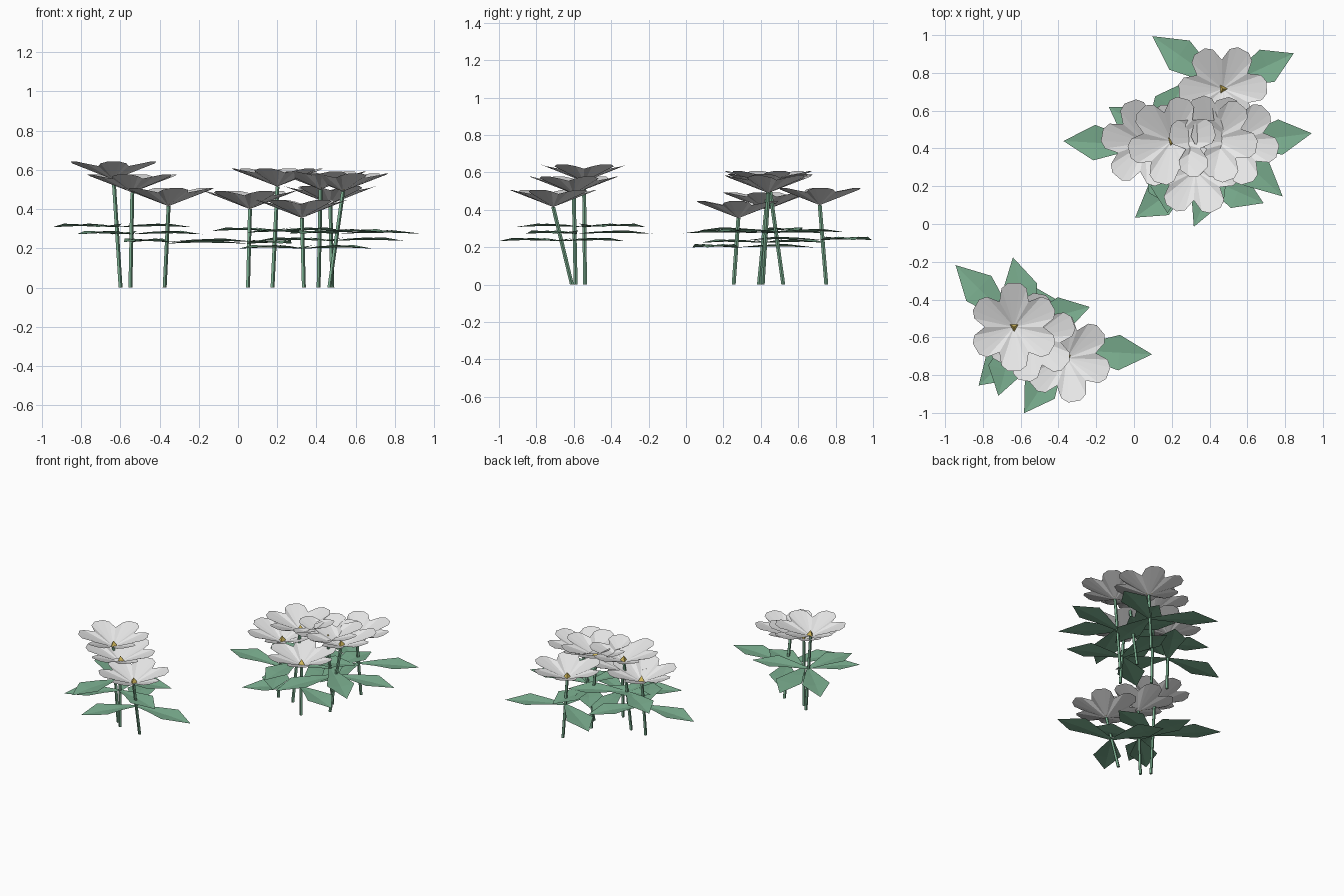
import bpy
from math import sin, cos, radians
from mathutils import Vector

cube = bpy.data.objects.get("Cube")
if cube:
    bpy.data.objects.remove(cube, do_unlink=True)


def make_material(name, colour):
    mat = bpy.data.materials.new(name)
    mat.use_nodes = True
    mat.diffuse_color = (*colour, 1)
    for node in mat.node_tree.nodes:
        if node.type == "BSDF_PRINCIPLED":
            node.inputs["Base Color"].default_value = (*colour, 1)
            node.inputs["Roughness"].default_value = 0.9
    return mat


PETAL = make_material("pale petal", (0.8, 0.8, 0.8))
GREEN = make_material("leaf green", (0.2, 0.43, 0.28))
YELLOW = make_material("pollen yellow", (0.8, 0.6, 0.13))


def make_object(name, verts, faces, mat, location=(0, 0, 0), turn=0):
    mesh = bpy.data.meshes.new(name)
    mesh.from_pydata(verts, [], faces)
    mesh.materials.append(mat)
    obj = bpy.data.objects.new(name, mesh)
    obj.location = location
    obj.rotation_euler.z = radians(turn)
    bpy.context.collection.objects.link(obj)
    return obj


def polar(radius, degrees, z):
    a = radians(degrees)
    return (radius * cos(a), radius * sin(a), z)


# Slim straight stem
def add_stem(base, top, sides=5, radius=0.011):
    verts = [Vector(polar(radius, 360 * i / sides, 0)) + end
             for end in (base, top) for i in range(sides)]
    faces = [(i, (i + 1) % sides, (i + 1) % sides + sides, i + sides)
             for i in range(sides)]
    faces += [tuple(reversed(range(sides))), tuple(range(sides, 2 * sides))]
    make_object("stem", verts, faces, GREEN)


# Pointed leaf, lightly folded along its midrib
def add_leaf(location, turn, length):
    widths = [(0, 0.012, 0), (0.3, 0.05, 0.012), (0.62, 0.094, 0.018)]
    verts, faces = [], []
    for along, half, lift in widths:
        x = along * length
        verts += [(x, half, lift), (x, 0, lift * 0.3), (x, -half, lift)]
    verts.append((length, 0, 0))
    for row in (0, 3):
        for k in (row, row + 1):
            faces.append((k, k + 1, k + 4, k + 3))
    faces += [(6, 7, 9), (7, 8, 9)]
    faces = [tuple(reversed(f)) for f in faces]
    for i, f in enumerate(faces):
        a, b, c = (Vector(verts[j]) for j in f[:3])
        if (b - a).cross(c - a).z < 0:
            faces[i] = tuple(reversed(f))
    make_object("leaf", verts, faces, GREEN, location, turn)


# Shallow six-petalled cup
def add_blossom(location, turn, petals=6):
    rim = [(-30, 0.155, 0.07), (-18, 0.215, 0.083), (-8, 0.235, 0.092),
           (8, 0.235, 0.092), (18, 0.215, 0.083)]
    verts = [(0, 0, 0)]
    for p in range(petals):
        verts += [polar(r, p * 360 / petals + a, z) for a, r, z in rim]
    count = len(verts) - 1
    faces = [(0, i + 1, (i + 1) % count + 1) for i in range(count)]
    make_object("blossom", verts, faces, PETAL, location, turn)


# Small three-sided flower centre
def add_centre(location, turn):
    verts = [polar(0.026, 120 * i, 0.008) for i in range(3)] + [(0, 0, 0.045)]
    faces = [(0, 1, 3), (1, 2, 3), (2, 0, 3), (2, 1, 0)]
    make_object("flower_centre", verts, faces, YELLOW, location, turn)


# Plants: stem base, stem top, petal turn, first leaf turn, leaf lengths
plants = [
    ((-0.6, -0.54), (-0.635, -0.545, 0.55), 30, 135, (0.46, 0.38, 0.4)),
    ((-0.55, -0.59), (-0.54, -0.6, 0.485), 20, 103, (0.43, 0.38, 0.38)),
    ((-0.375, -0.61), (-0.355, -0.71, 0.415), 40, -3, (0.46, 0.38, 0.4)),
    ((0.05, 0.4), (0.06, 0.43, 0.4), 50, 177, (0.43, 0.38, 0.4)),
    ((0.175, 0.39), (0.2, 0.44, 0.515), 15, 148, (0.38, 0.36, 0.4)),
    ((0.335, 0.255), (0.325, 0.28, 0.355), -3, -24, (0.39, 0.42, 0.4)),
    ((0.465, 0.41), (0.535, 0.44, 0.49), 46, 7, (0.44, 0.4, 0.48)),
    ((0.48, 0.75), (0.47, 0.715, 0.425), 2, 145, (0.46, 0.4, 0.41)),
    ((0.41, 0.52), (0.42, 0.45, 0.5), 50, -42, (0.5, 0.38, 0.4)),
]

for base, top, petal_turn, leaf_turn, lengths in plants:
    base, top = Vector((*base, 0)), Vector(top)
    add_stem(base, top)
    add_blossom(top, petal_turn)
    add_centre(top, petal_turn)
    for i, length in enumerate(lengths):
        add_leaf(base.lerp(top, 0.56), leaf_turn + 120 * i, length)
